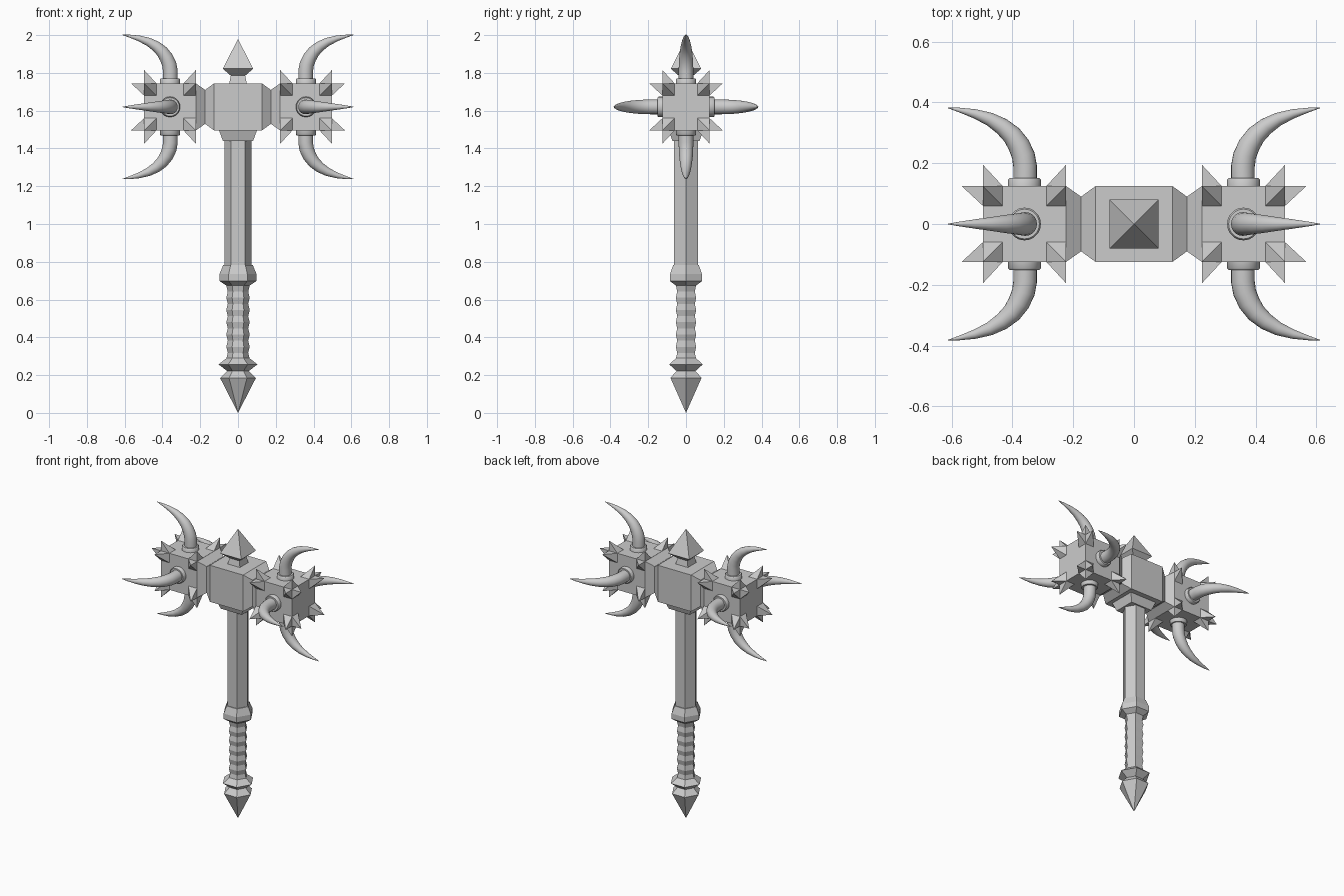
import bpy, bmesh, math
from mathutils import Vector, Matrix

if "Cube" in bpy.data.objects:
    bpy.data.objects.remove(bpy.data.objects["Cube"])

CZ = 1.62          # height of the hammer head axis
HX, HALF = 0.36, 0.125   # striking block centre and half width
BX = 0.137         # striking block half length


def finish(name, bm, smooth=False):
    bmesh.ops.recalc_face_normals(bm, faces=bm.faces)
    me = bpy.data.meshes.new(name)
    bm.to_mesh(me)
    bm.free()
    ob = bpy.data.objects.new(name, me)
    bpy.context.collection.objects.link(ob)
    if smooth:
        bpy.ops.object.select_all(action='DESELECT')
        ob.select_set(True)
        bpy.context.view_layer.objects.active = ob
        bpy.ops.object.shade_smooth_by_angle(angle=math.radians(40))
    return ob


def bridge(bm, rings):
    loops = [[bm.verts.new(p) for p in r] for r in rings]
    n = len(loops[0])
    for a, b in zip(loops, loops[1:]):
        for i in range(n):
            j = (i + 1) % n
            bm.faces.new((a[i], a[j], b[j], b[i]))
    bm.faces.new(loops[0])
    bm.faces.new(loops[-1])


def polygon(r, n, turn=0.0, sy=1.0):
    return [(r * math.cos(turn + 2 * math.pi * i / n),
             sy * r * math.sin(turn + 2 * math.pi * i / n)) for i in range(n)]


def lathe(name, profile, sides, turn=0.0, sy=1.0):
    # profile is a list of (radius, z)
    bm = bmesh.new()
    bridge(bm, [[Vector((x, y, z)) for x, y in polygon(r, sides, turn, sy)]
                for r, z in profile])
    bmesh.ops.remove_doubles(bm, verts=bm.verts, dist=1e-5)
    return finish(name, bm)


def square_profile(name, profile, sy=1.0):
    return lathe(name, [(h * math.sqrt(2), z) for h, z in profile], 4, math.pi / 4, sy)


# Handle: hexagonal pommel, ribbed grip, guard and shaft
lathe("pommel", [(0, 0), (0.095, 0.185), (0.058, 0.222), (0.103, 0.257), (0.06, 0.29)], 6)
grip = [(0.062 if i % 2 == 0 else 0.054, 0.285 + i * 0.0325) for i in range(13)]
lathe("grip", grip, 6)
lathe("guard", [(0.055, 0.67), (0.098, 0.698), (0.098, 0.735), (0.078, 0.783)], 6)
lathe("shaft", [(0.072, 0.77), (0.072, 1.46)], 6)

# Centre of the head
square_profile("head_collar", [(0.08, 1.44), (0.102, 1.50)], 0.9)
square_profile("top_spike", [(0.047, 1.74), (0.038, 1.785), (0.08, 1.822), (0, 1.98)])
bm = bmesh.new()
bridge(bm, [[Vector((x, h * a, CZ + h * b)) for a, b in ((-1, -1), (1, -1), (1, 1), (-1, 1))]
            for x, h in ((-0.224, 0.125), (-0.174, 0.09), (-0.126, 0.125),
                         (0.126, 0.125), (0.174, 0.09), (0.224, 0.125))])
finish("centre_block", bm)

# Horn centre line: (along x, away from axis, radius)
HORN = [(0.358, 0.14, 0.039), (0.358, 0.19, 0.039), (0.364, 0.225, 0.038),
        (0.379, 0.26, 0.036), (0.402, 0.293, 0.0325), (0.434, 0.321, 0.028),
        (0.475, 0.345, 0.022), (0.525, 0.363, 0.015), (0.575, 0.375, 0.0075),
        (0.612, 0.382, 0.001)]


def horn_rings(n=20):
    rings = []
    for i, (x, d, r) in enumerate(HORN):
        a, b = HORN[max(i - 1, 0)], HORN[min(i + 1, len(HORN) - 1)]
        t = Vector((b[0] - a[0], 0, b[1] - a[1])).normalized()
        side = Vector((t.z, 0, -t.x))
        rings.append([Vector((x, 0, d)) + side * u + Vector((0, v, 0))
                      for u, v in polygon(r, n)])
    return rings


def collar_rings(n=20):
    return [[Vector((HX + u, v, d)) for u, v in polygon(r, n)]
            for r, d in ((0.054, 0.115), (0.054, 0.145), (0.049, 0.151))]


def corner_spikes(bm, size=0.065, height=0.07):
    # pyramids leaning over the block corners, on every face but the inner one
    half = Vector((BX, HALF, HALF))
    for axis in range(3):
        u, v = (axis + 1) % 3, (axis + 2) % 3
        for s in (-1, 1):
            if axis == 0 and s < 0:
                continue
            for su in (-1, 1):
                for sv in (-1, 1):
                    def point(du, dv, h):
                        p = Vector((0, 0, 0))
                        p[axis] = s * (half[axis] + h)
                        p[u] = su * (half[u] - du)
                        p[v] = sv * (half[v] - dv)
                        return bm.verts.new(p + Vector((HX, 0, CZ)))
                    base = [point(0, 0, 0), point(size, 0, 0),
                            point(size, size, 0), point(0, size, 0)]
                    tip = point(0, 0, height)
                    bm.faces.new(base)
                    for i in range(4):
                        bm.faces.new((base[i], base[(i + 1) % 4], tip))


# Both striking ends: block, corner spikes, four horns with collars
for side, sx in (("right", 1), ("left", -1)):
    flip = Matrix.Diagonal((sx, 1, 1, 1))

    bm = bmesh.new()
    bmesh.ops.create_cube(bm, size=1, matrix=Matrix.Translation((HX, 0, CZ))
                          @ Matrix.Diagonal((2 * BX, 2 * HALF, 2 * HALF, 1)))
    bm.transform(flip)
    finish(side + "_striking_block", bm)

    bm = bmesh.new()
    corner_spikes(bm)
    bm.transform(flip)
    finish(side + "_corner_spikes", bm)

    for k in range(4):
        place = flip @ Matrix.Translation((0, 0, CZ)) @ Matrix.Rotation(k * math.pi / 2, 4, 'X')
        for part, rings in (("horn", horn_rings()), ("horn_collar", collar_rings())):
            bm = bmesh.new()
            bridge(bm, rings)
            bm.transform(place)
            finish(f"{side}_{part}_{k + 1}", bm, smooth=True)
